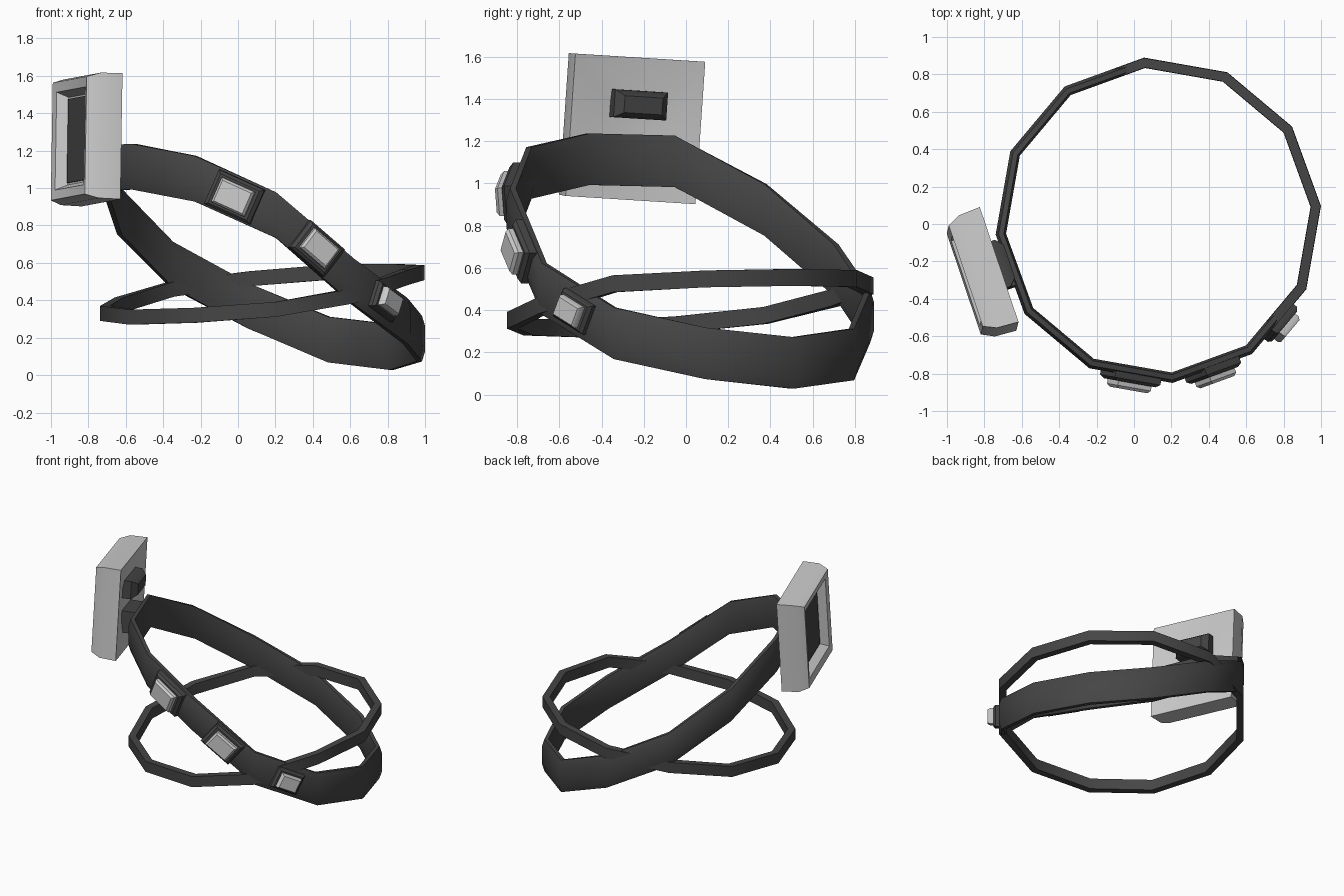
import bpy, bmesh, math
from mathutils import Vector, Matrix

if "Cube" in bpy.data.objects:
    bpy.data.objects.remove(bpy.data.objects["Cube"])

CX, CY, R = 0.13, 0.02, 0.845
dark = bpy.data.materials.new("dark_leather")
dark.diffuse_color = (0.06, 0.06, 0.06, 1)
dark.use_nodes = True
dark.node_tree.nodes["Principled BSDF"].inputs["Base Color"].default_value = dark.diffuse_color
light = bpy.data.materials.new("pale_metal")
light.diffuse_color = (0.55, 0.55, 0.55, 1)
light.use_nodes = True
light.node_tree.nodes["Principled BSDF"].inputs["Base Color"].default_value = light.diffuse_color


def finish(name, bm, mat, angle=35):
    bmesh.ops.recalc_face_normals(bm, faces=bm.faces)
    me = bpy.data.meshes.new(name)
    bm.to_mesh(me)
    bm.free()
    ob = bpy.data.objects.new(name, me)
    bpy.context.collection.objects.link(ob)
    me.materials.append(mat)
    bpy.ops.object.select_all(action='DESELECT')
    ob.select_set(True)
    bpy.context.view_layer.objects.active = ob
    bpy.ops.object.shade_smooth_by_angle(angle=math.radians(angle))
    return ob


def spot(k, dr=0.0):
    a = math.radians(95 - 30 * k)
    return CX + (R + dr) * math.cos(a), CY + (R + dr) * math.sin(a)


def strap(name, heights, profile):
    """Twelve-sided closed band; profile = (radial, vertical) offsets."""
    bm = bmesh.new()
    rings = [[bm.verts.new((*spot(k, dr), z + dz)) for dr, dz in profile]
             for k, z in enumerate(heights)]
    n = len(profile)
    for k in range(12):
        a, b = rings[k], rings[(k + 1) % 12]
        for i in range(n):
            j = (i + 1) % n
            bm.faces.new((a[i], a[j], b[j], b[i]))
    return finish(name, bm, dark, 50)


def lofted(name, loops, frame, mat, angle=35):
    """Stack of rectangles (half u, half v, depth) capped at both ends."""
    bm = bmesh.new()
    rings = [[bm.verts.new(frame @ Vector((sx * hu, sy * hv, n)))
              for sx, sy in ((1, 1), (-1, 1), (-1, -1), (1, -1))]
             for hu, hv, n in loops]
    for a, b in zip(rings, rings[1:]):
        for i in range(4):
            j = (i + 1) % 4
            bm.faces.new((a[i], a[j], b[j], b[i]))
    bm.faces.new(rings[0])
    bm.faces.new(rings[-1])
    return finish(name, bm, mat, angle)


def make_frame(centre, u, v):
    u = Vector(u).normalized()
    n = u.cross(Vector(v)).normalized()
    v = n.cross(u)
    m = Matrix((u, v, n)).transposed().to_4x4()
    m.translation = centre
    return m


# Wide tilted belt
belt_z = [.37, .19, .15, .195, .29, .50, .855, 1.05, 1.115, 1.105, .875, .59]
strap("main_belt", belt_z, [(.028, -.07), (.028, .07), (.012, .122), (-.016, .122),
                            (-.028, .07), (-.028, -.07), (-.016, -.122), (.012, -.122)])

# Thin second belt
thin_z = [.515, .55, .555, .548, .525, .425, .352, .32, .31, .33, .375, .46]
strap("thin_belt", thin_z, [(.026, -.04), (.026, .04), (-.026, .04), (-.026, -.04)])

# Three studs on the front run of the belt
for i, (k, s) in enumerate(((6, 1.0), (5, .93), (4, .74))):
    (x0, y0), (x1, y1) = spot(k + 1), spot(k)
    p, q = Vector((x0, y0, belt_z[k + 1])), Vector((x1, y1, belt_z[k]))
    f = make_frame((p + q) / 2, q - p, (0, 0, 1))
    lofted(f"stud_base_{i + 1}", [(.135 * s, .1 * s, -.01), (.135 * s, .1 * s, .05),
                                  (.115 * s, .085 * s, .066)], f, dark)
    lofted(f"stud_plate_{i + 1}", [(.098 * s, .072 * s, .05), (.098 * s, .072 * s, .09),
                                   (.085 * s, .06 * s, .105)], f, light)

# Large buckle: framed front recess and dished back
bf = make_frame((-.812, -.268, 1.262), (.32, -.95, .06), (.04, 0, 1))
lofted("buckle_frame", [(.215, .235, .03), (.24, .262, .09), (.285, .315, .098),
                        (.318, .336, .03), (.325, .338, -.09), (.14, .12, -.055)], bf, light, 40)
lofted("buckle_panel", [(.2, .225, .02), (.2, .225, .038)], bf, dark)

# Catch on the back of the buckle
cf = bf @ Matrix.Translation((-.01, .115, 0))
lofted("buckle_catch", [(.132, .066, -.04), (.132, .066, -.115), (.095, .04, -.155)], cf, dark)
# Mount joining buckle to belt
mf = bf @ Matrix.Translation((0, -.13, 0))
lofted("buckle_mount", [(.11, .08, -.05), (.11, .08, -.16)], mf, dark)
